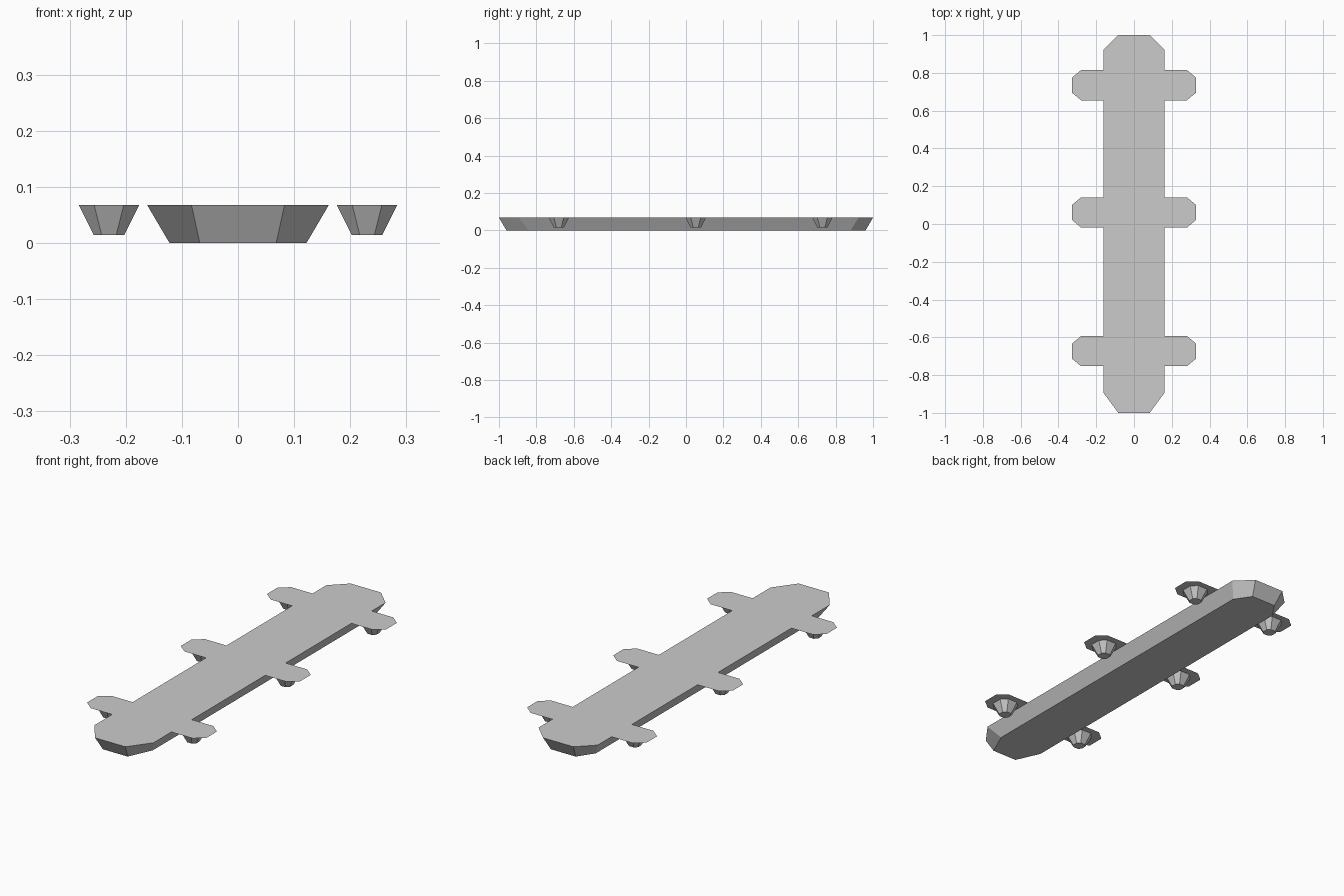
import bpy

if "Cube" in bpy.data.objects:
    bpy.data.objects.remove(bpy.data.objects["Cube"])

DECK_Z = 0.068
TAB_YS = (-0.673, 0.061, 0.735)
POD_YS = (-0.68, 0.052, 0.729)
HALF_W = 0.162


def make(name, verts, faces):
    mesh = bpy.data.meshes.new(name)
    mesh.from_pydata(verts, [], faces)
    mesh.update()
    obj = bpy.data.objects.new(name, mesh)
    bpy.context.collection.objects.link(obj)
    return obj


def mirrored(right_side):
    # right side runs front to back; the left side returns back to front
    return right_side + [(-x, y) for x, y in reversed(right_side)]


def tub(name, bottom, top, z0, z1):
    # open-topped tapering shell between two matching outlines
    n = len(bottom)
    verts = [(x, y, z0) for x, y in bottom] + [(x, y, z1) for x, y in top]
    faces = [list(range(n))[::-1]]
    faces += [(i, (i + 1) % n, n + (i + 1) % n, n + i) for i in range(n)]
    return make(name, verts, faces)


def octagon(cx, cy, half, corner):
    pts = [(corner, -half), (half, -corner), (half, corner), (corner, half)]
    return [(cx + x, cy + y) for x, y in mirrored(pts)]


# Hull: chamfered tub tapering to a flat bottom
top = mirrored([(0.083, -1), (HALF_W, -0.893), (HALF_W, 0.923), (0.083, 1)])
bottom = mirrored([(0.068, -0.96), (0.122, -0.84), (0.122, 0.88), (0.068, 0.96)])
tub("hull", bottom, top, 0, DECK_Z)

# Deck: one thin sheet covering the hull, with three side tabs per side
side = [(0.083, -1), (HALF_W, -0.893)]
for y in TAB_YS:
    side += [(HALF_W, y - 0.08), (0.28, y - 0.08), (0.327, y - 0.041),
             (0.327, y + 0.041), (0.28, y + 0.08), (HALF_W, y + 0.08)]
side += [(HALF_W, 0.923), (0.083, 1)]
outline = mirrored(side)
make("deck", [(x, y, DECK_Z) for x, y in outline], [range(len(outline))])

# Pods: tapered octagonal cups under the tabs
for x in (-0.23, 0.23):
    for i, y in enumerate(POD_YS):
        label = "left" if x < 0 else "right"
        tub(f"pod_{label}_{i + 1}", octagon(x, y, 0.027, 0.013),
            octagon(x, y, 0.054, 0.0265), 0.014, DECK_Z)
